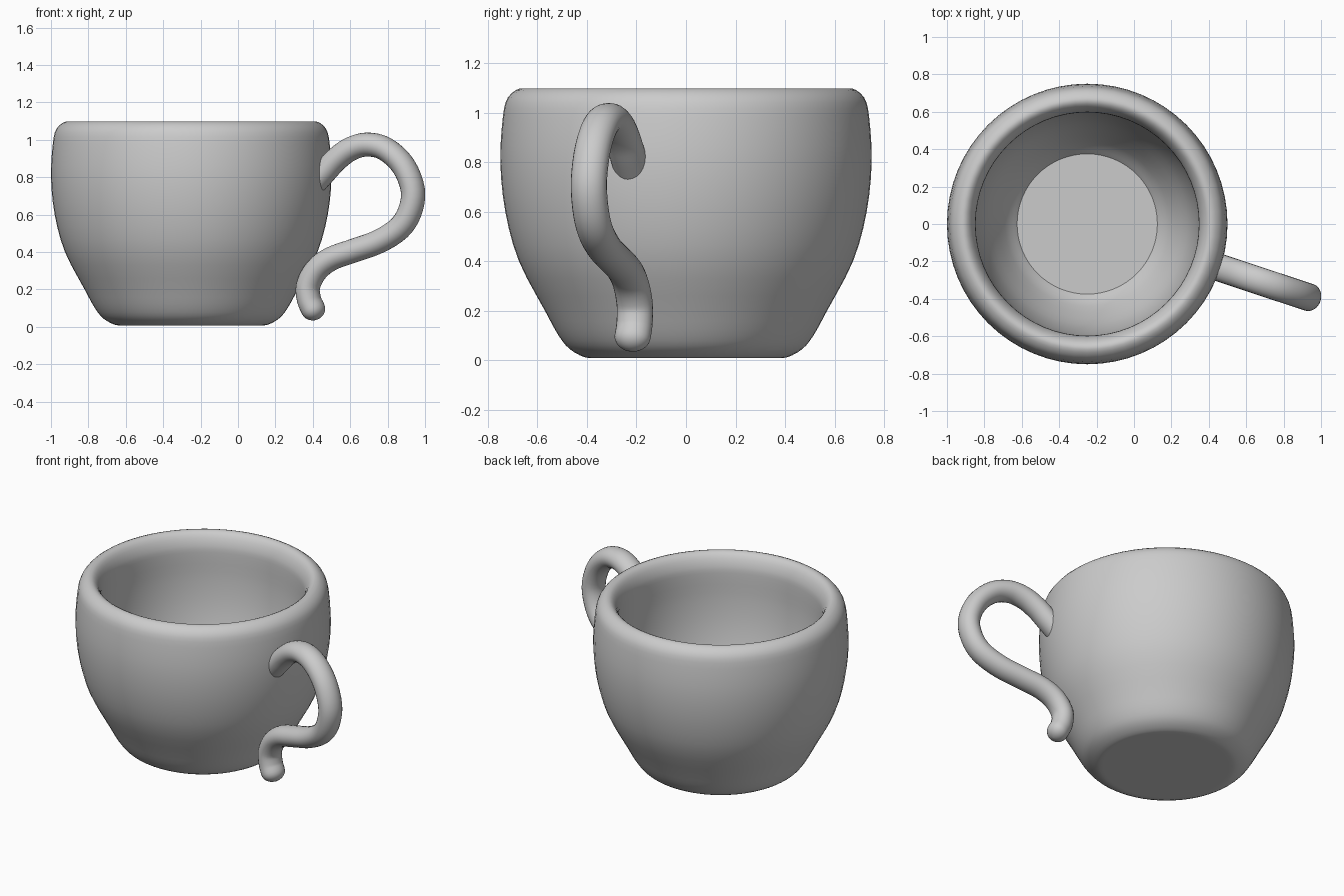
import bpy, bmesh, math
from mathutils import Vector

if "Cube" in bpy.data.objects:
    bpy.data.objects.remove(bpy.data.objects["Cube"])

CUP_X = -0.25
HANDLE_ANGLE = math.radians(-18.3)


def smooth_path(pts, steps):
    """Catmull-Rom resampling of 2D points."""
    p = [Vector(q) for q in pts]
    p = [2 * p[0] - p[1]] + p + [2 * p[-1] - p[-2]]
    out = []
    for a, b, c, d in zip(p, p[1:], p[2:], p[3:]):
        for i in range(steps):
            t = i / steps
            out.append(0.5 * (2 * b + (c - a) * t + (2 * a - 5 * b + 4 * c - d) * t * t
                              + (3 * b - a - 3 * c + d) * t ** 3))
    return out + [p[-2]]


def skin(bm, rings, closed_ends=True):
    """Bridge successive vertex rings with quads and cap both ends."""
    loops = [[bm.verts.new(v) for v in r] for r in rings]
    n = len(loops[0])
    for a, b in zip(loops, loops[1:]):
        for i in range(n):
            bm.faces.new((a[i], a[(i + 1) % n], b[(i + 1) % n], b[i]))
    if closed_ends:
        bm.faces.new(loops[0])
        bm.faces.new(loops[-1])


def finish(name, rings):
    bm = bmesh.new()
    skin(bm, rings)
    bmesh.ops.recalc_face_normals(bm, faces=bm.faces)
    me = bpy.data.meshes.new(name)
    bm.to_mesh(me)
    bm.free()
    ob = bpy.data.objects.new(name, me)
    ob.location.x = CUP_X
    bpy.context.collection.objects.link(ob)
    bpy.context.view_layer.objects.active = ob
    ob.select_set(True)
    bpy.ops.object.shade_smooth_by_angle(angle=math.radians(40))
    ob.select_set(False)
    return ob


# Cup: outer wall, rolled rim, inner wall and floor as (radius, z)
profile = [(0.36, 0.008), (0.41, 0.012), (0.47, 0.045), (0.515, 0.10), (0.57, 0.20),
           (0.675, 0.40), (0.73, 0.60), (0.75, 0.80), (0.74, 0.98), (0.72, 1.06),
           (0.67, 1.098), (0.63, 1.08), (0.602, 1.02), (0.597, 0.95), (0.597, 0.80),
           (0.58, 0.62), (0.535, 0.43), (0.44, 0.23), (0.375, 0.15)]
N = 64
finish("cup_body", [[(r * math.cos(2 * math.pi * i / N), r * math.sin(2 * math.pi * i / N), z)
                     for i in range(N)] for r, z in smooth_path(profile, 3)])

# Handle: centre line as (front-view x, z), swept in a radial plane
line = [(0.41, 0.77), (0.465, 0.83), (0.525, 0.895), (0.60, 0.95), (0.69, 0.975),
        (0.79, 0.95), (0.885, 0.86), (0.935, 0.73), (0.918, 0.615), (0.86, 0.525),
        (0.75, 0.455), (0.62, 0.408), (0.50, 0.365), (0.42, 0.305), (0.375, 0.22),
        (0.38, 0.145), (0.402, 0.095)]
path = smooth_path([((x - CUP_X) / math.cos(HANDLE_ANGLE), z) for x, z in line], 4)
tangents = [(path[min(i + 1, len(path) - 1)] - path[max(i - 1, 0)]).normalized()
            for i in range(len(path))]
stations = [(p, t, 1.0) for p, t in zip(path, tangents)]
for k in range(1, 7):  # rounded lower tip
    a = k * math.radians(14.5)
    stations.append((path[-1] + tangents[-1] * 0.06 * math.sin(a), tangents[-1], math.cos(a)))

M = 24
ca, sa = math.cos(HANDLE_ANGLE), math.sin(HANDLE_ANGLE)
rings = []
for p, t, s in stations:
    ring = []
    for i in range(M):
        a = 2 * math.pi * i / M
        d = p + Vector((-t.y, t.x)) * 0.064 * s * math.cos(a)
        w = 0.074 * s * math.sin(a)
        ring.append((d.x * ca - w * sa, d.x * sa + w * ca, d.y))
    rings.append(ring)
finish("handle", rings)
